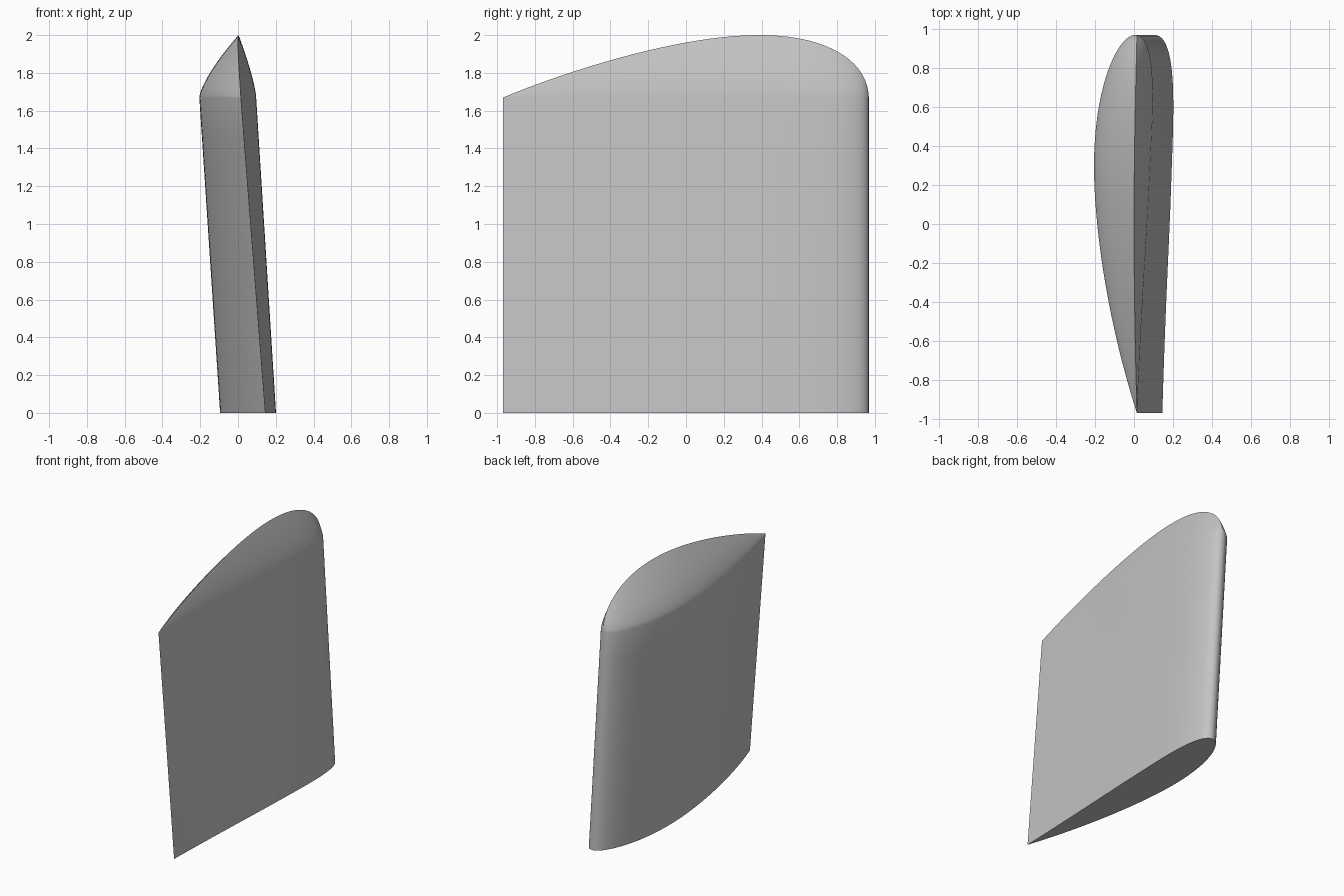
import bpy
import bmesh
import math

cube = bpy.data.objects.get("Cube")
if cube:
    bpy.data.objects.remove(cube)

CHORD, NOSE_Y, EDGE_X = 1.935, 0.967, 0.015
SHOULDER, TIP_RISE = 1.67, 0.33
STEPS, BODY_ROWS, TIP_ROWS = 48, 8, 20


def half_thickness(u):
    return 0.75 * (0.2969 * math.sqrt(u) - 0.126 * u - 0.3516 * u**2
                   + 0.2843 * u**3 - 0.1036 * u**4)


def camber(u):
    """Height and slope of the cambered centre line."""
    m, p = 0.04, 0.4
    d = p if u < p else 1 - p
    base = 0 if u < p else 1 - 2 * p
    return m / d**2 * (base + 2 * p * u - u * u), 2 * m / d**2 * (p - u)


def section_point(u, side):
    """Point on the wing section, side is -1 (bulging) or 1 (flat)."""
    c, slope = camber(u)
    a, h = math.atan(slope), half_thickness(u)
    y = NOSE_Y - CHORD * (u + side * h * math.sin(a))
    x = EDGE_X - CHORD * (c - side * h * math.cos(a))
    return x, y


# Stations round the section: nose to tail on one side and back on the other
stations = [((1 - math.cos(math.pi * i / STEPS)) / 2, -1) for i in range(STEPS)]
stations += [((1 - math.cos(math.pi * i / STEPS)) / 2, 1) for i in range(STEPS, 0, -1)]


def body_ring(f):
    """Leaning, slightly twisted blade; f runs from base to shoulder."""
    ring = []
    for u, side in stations:
        x, y = section_point(u, side)
        ring.append((x + (1 - f) * (0.1 + 0.03 * u), y, SHOULDER * f))
    return ring


def tip_ring(t):
    """Rounded tip closing onto a sharp ridge."""
    ring = []
    for u, side in stations:
        x, y = section_point(u, side)
        ridge_x = EDGE_X * (1 - math.sin(math.pi * u))
        ridge_y = NOSE_Y - CHORD * u
        k = 1 - t**1.4
        z = SHOULDER + TIP_RISE * t * max(0, half_thickness(u)) / half_thickness(0.3)
        ring.append((ridge_x + (x - ridge_x) * k, ridge_y + (y - ridge_y) * k, z))
    return ring


rings = [body_ring(i / BODY_ROWS) for i in range(BODY_ROWS + 1)]
rings += [tip_ring(i / TIP_ROWS) for i in range(1, TIP_ROWS + 1)]

# Skin the rings and cap the base
bm = bmesh.new()
rows = [[bm.verts.new(p) for p in ring] for ring in rings]
count = len(stations)
for low, high in zip(rows, rows[1:]):
    for i in range(count):
        j = (i + 1) % count
        bm.faces.new((low[i], low[j], high[j], high[i]))
bm.faces.new(rows[0])
bmesh.ops.remove_doubles(bm, verts=bm.verts, dist=0.0003)
bmesh.ops.recalc_face_normals(bm, faces=bm.faces)

mesh = bpy.data.meshes.new("fin_blade")
bm.to_mesh(mesh)
bm.free()
fin = bpy.data.objects.new("fin_blade", mesh)
bpy.context.collection.objects.link(fin)

# Plain grey finish
grey = bpy.data.materials.new("plain_grey")
grey.use_nodes = True
colour = (0.55, 0.55, 0.55, 1)
grey.diffuse_color = colour
grey.node_tree.nodes["Principled BSDF"].inputs["Base Color"].default_value = colour
mesh.materials.append(grey)

bpy.ops.object.select_all(action="DESELECT")
fin.select_set(True)
bpy.context.view_layer.objects.active = fin
bpy.ops.object.shade_smooth_by_angle(angle=math.radians(35))
